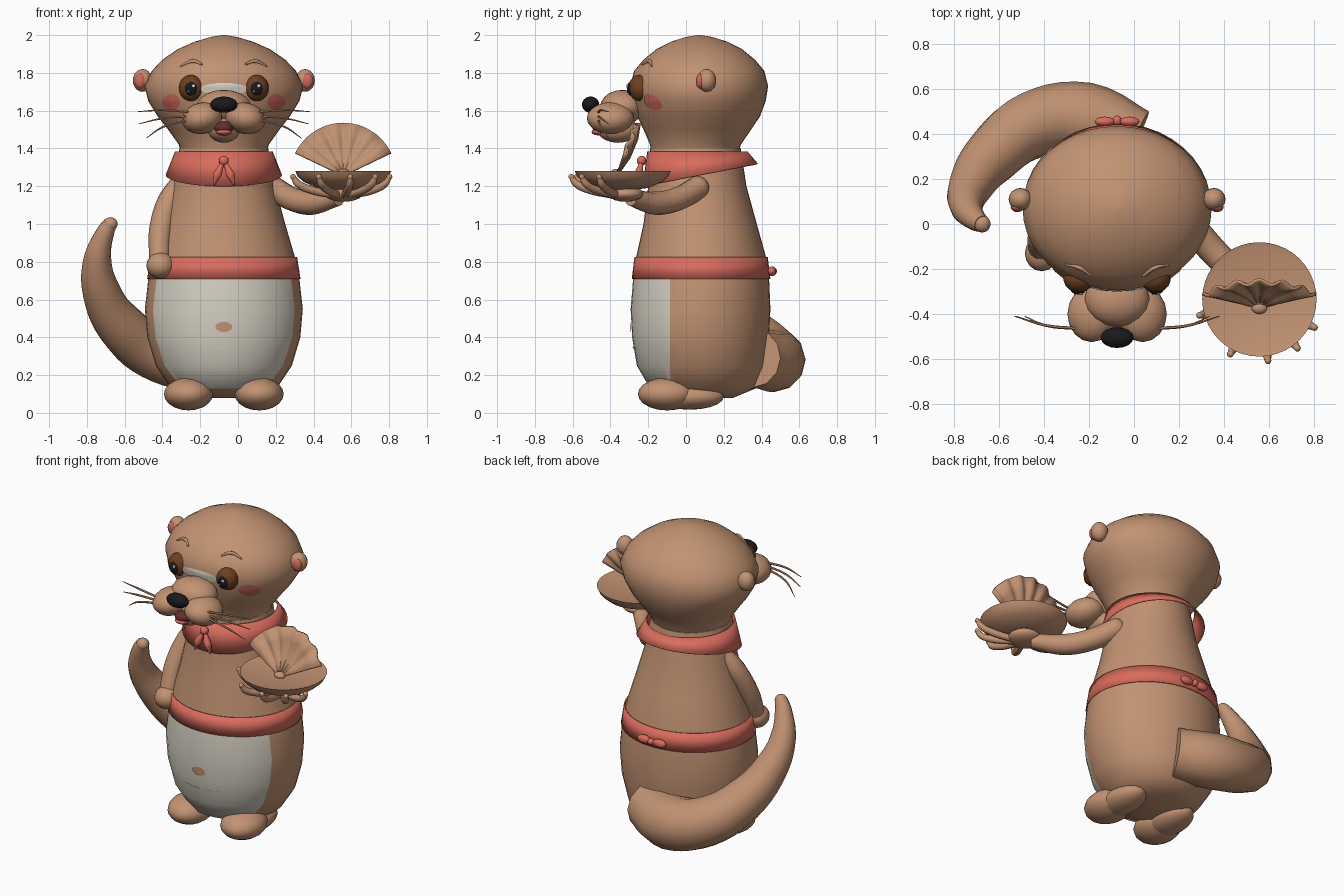
import bpy, bmesh, math
from mathutils import Vector
from mathutils.bvhtree import BVHTree

cube = bpy.data.objects.get("Cube")
if cube:
    bpy.data.objects.remove(cube, do_unlink=True)

CX = -0.075  # centre line of the body


def material(name, r, g, b):
    m = bpy.data.materials.new(name)
    m.use_nodes = True
    m.diffuse_color = (r, g, b, 1)
    bsdf = m.node_tree.nodes["Principled BSDF"]
    bsdf.inputs["Base Color"].default_value = (r, g, b, 1)
    bsdf.inputs["Roughness"].default_value = 0.7
    return m


FUR = material("brown fur", 0.54, 0.29, 0.17)
CREAM = material("cream", 0.67, 0.63, 0.54)
RED = material("coral red cloth", 0.70, 0.15, 0.11)
BLUSH = material("blush pink", 0.62, 0.14, 0.11)
IRIS = material("dark brown", 0.15, 0.05, 0.015)
BLACK = material("black", 0.01, 0.01, 0.012)
WHITE = material("white", 0.9, 0.9, 0.9)
MOUTH = material("mouth maroon", 0.12, 0.03, 0.025)


def finish(name, bm, mat, angle=50):
    bmesh.ops.recalc_face_normals(bm, faces=bm.faces)
    me = bpy.data.meshes.new(name)
    bm.to_mesh(me)
    bm.free()
    ob = bpy.data.objects.new(name, me)
    bpy.context.collection.objects.link(ob)
    me.materials.append(mat)
    smooth(ob, angle)
    return ob


def smooth(ob, angle=50):
    bpy.ops.object.select_all(action="DESELECT")
    ob.select_set(True)
    bpy.context.view_layer.objects.active = ob
    bpy.ops.object.shade_smooth_by_angle(angle=math.radians(angle))


def ball(name, loc, size, mat, rot=(0, 0, 0)):
    bpy.ops.mesh.primitive_uv_sphere_add(segments=16, ring_count=10, location=loc, rotation=rot)
    ob = bpy.context.object
    ob.name, ob.scale = name, size
    ob.data.materials.append(mat)
    smooth(ob, 80)
    return ob


def loft(rows, cx=CX, n=40, caps=True, sag=0.0):
    """Stack ellipses given as (z, radius x, radius y, centre y)."""
    bm = bmesh.new()
    rings = []
    for k, (z, rx, ry, cy) in enumerate(rows):
        ring = []
        for i in range(n):
            a = math.tau * i / n
            dz = sag * math.sin(a) if k == 0 else 0
            ring.append(bm.verts.new((cx + rx * math.cos(a), cy + ry * math.sin(a), z + dz)))
        rings.append(ring)
    for a, b in zip(rings, rings[1:]):
        for i in range(n):
            j = (i + 1) % n
            bm.faces.new((a[i], a[j], b[j], b[i]))
    if caps:
        bm.faces.new(rings[0])
        bm.faces.new(rings[-1])
    return bm


def tube(name, points, radii, mat, sides=4):
    cu = bpy.data.curves.new(name, "CURVE")
    cu.dimensions = "3D"
    cu.bevel_depth, cu.bevel_resolution = 1.0, sides
    cu.resolution_u, cu.use_fill_caps = 5, True
    sp = cu.splines.new("BEZIER")
    sp.bezier_points.add(len(points) - 1)
    for p, co, r in zip(sp.bezier_points, points, radii):
        p.co, p.radius = co, r
        p.handle_left_type = p.handle_right_type = "AUTO"
    ob = bpy.data.objects.new(name, cu)
    bpy.context.collection.objects.link(ob)
    cu.materials.append(mat)
    bpy.ops.object.select_all(action="DESELECT")
    ob.select_set(True)
    bpy.context.view_layer.objects.active = ob
    bpy.ops.object.convert(target="MESH")
    smooth(bpy.context.object)


def front_y(tree, x, z):
    hit = tree.ray_cast(Vector((x, -3, z)), Vector((0, 1, 0)))[0]
    return hit.y if hit else 0.0


def patch(name, tree, x, z, rx, rz, mat, lift=0.006, n=20):
    """Thin oval plate laid on the front of a surface."""
    bm = bmesh.new()
    mid = bm.verts.new((x, front_y(tree, x, z) - lift, z))
    rings = []
    for f in (0.35, 0.7, 1.0):
        spots = [(x + f * rx * math.cos(math.tau * i / n), z + f * rz * math.sin(math.tau * i / n))
                 for i in range(n)]
        rings.append([bm.verts.new((u, front_y(tree, u, v) - lift, v)) for u, v in spots])
    for i in range(n):
        j = (i + 1) % n
        bm.faces.new((mid, rings[0][i], rings[0][j]))
        for a, b in zip(rings, rings[1:]):
            bm.faces.new((a[i], b[i], b[j], a[j]))
    finish(name, bm, mat)


# Body with cream belly panel
bm = loft([(0.08, 0.17, 0.15, 0.10), (0.13, 0.28, 0.28, 0.09), (0.25, 0.36, 0.34, 0.08),
           (0.4, 0.405, 0.362, 0.077), (0.55, 0.418, 0.37, 0.077), (0.71, 0.4, 0.36, 0.08),
           (0.82, 0.378, 0.345, 0.08), (1.0, 0.325, 0.3, 0.075), (1.2, 0.272, 0.26, 0.06),
           (1.4, 0.235, 0.24, 0.05)])
bmesh.ops.bisect_plane(bm, geom=bm.verts[:] + bm.edges[:] + bm.faces[:],
                       plane_co=(0, -0.085, 0), plane_no=(0, 1, 0))
body_tree = BVHTree.FromBMesh(bm)
body = finish("body", bm, FUR)
body.data.materials.append(CREAM)
for f in body.data.polygons:
    if f.center.y < -0.085 and 0.13 < f.center.z < 0.71:
        f.material_index = 1
patch("belly_spot", body_tree, CX, 0.455, 0.045, 0.027, FUR)
patch("belly_fold", body_tree, CX, 0.345, 0.125, 0.005, CREAM)

# Head
bm = loft([(1.36, 0.225, 0.23, 0.045), (1.42, 0.238, 0.24, 0.05), (1.5, 0.295, 0.285, 0.06),
           (1.57, 0.35, 0.325, 0.067), (1.65, 0.4, 0.352, 0.07), (1.73, 0.42, 0.365, 0.07),
           (1.81, 0.382, 0.345, 0.07), (1.87, 0.325, 0.295, 0.07), (1.925, 0.245, 0.228, 0.07),
           (1.965, 0.155, 0.15, 0.07), (1.99, 0.07, 0.07, 0.07), (2.0, 0.01, 0.01, 0.07)])
head_tree = BVHTree.FromBMesh(bm)
finish("head", bm, FUR)

# Face: bridge, chin, nose, mouth, mask
ball("muzzle_bridge", (CX, -0.335, 1.62), (0.145, 0.12, 0.09), FUR)
ball("chin", (CX, -0.36, 1.5), (0.085, 0.11, 0.07), FUR)
ball("mouth", (CX, -0.445, 1.51), (0.052, 0.05, 0.035), MOUTH)
ball("tongue", (CX, -0.46, 1.487), (0.042, 0.04, 0.018), BLUSH)
ball("nose", (CX, -0.505, 1.632), (0.073, 0.046, 0.043), BLACK)
patch("face_mask", head_tree, CX, 1.715, 0.13, 0.032, CREAM)

for s, side in ((-1, "right"), (1, "left")):
    def at(off):
        return CX + s * off

    ball(side + "_muzzle_lobe", (at(0.113), -0.40, 1.56), (0.11, 0.125, 0.083), FUR, (0, s * 0.2, 0))
    ball(side + "_ear", (at(0.43), 0.11, 1.76), (0.052, 0.05, 0.06), FUR)
    ball(side + "_inner_ear", (at(0.443), 0.075, 1.757), (0.03, 0.022, 0.04), BLUSH)
    ball(side + "_eye", (at(0.173), -0.245, 1.72), (0.066, 0.06, 0.07), IRIS, (0, 0, s * 0.25))
    ball(side + "_pupil", (at(0.173), -0.288, 1.717), (0.035, 0.025, 0.039), BLACK)
    for dx, dz, r in ((0.012, 0.014, 0.009), (-0.014, -0.015, 0.005)):
        ball(side + "_eye_glint", (at(0.173) + dx, -0.311, 1.717 + dz), (r, 0.005, r), WHITE)
    patch(side + "_cheek", head_tree, at(0.278), 1.645, 0.047, 0.043, BLUSH)
    brow = [(at(o), front_y(head_tree, at(o), z) - 0.004, z)
            for o, z in ((0.115, 1.845), (0.165, 1.862), (0.23, 1.835))]
    tube(side + "_eyebrow", brow, (0.005, 0.011, 0.004), FUR, 2)
    for z0, end, z1 in ((1.59, 0.455, 1.595), (1.57, 0.45, 1.53), (1.555, 0.41, 1.455)):
        tube(side + "_whisker", [(at(0.16), -0.465, z0), (at(0.32), -0.45, (z0 + z1) / 2 + 0.01),
                                 (at(end), -0.41, z1)], (0.007, 0.006, 0.002), FUR, 1)
    # Feet
    ball(side + "_foot", (at(0.187), -0.10, 0.1), (0.13, 0.155, 0.087), FUR)
    ball(side + "_heel", (at(0.18), 0.02, 0.085), (0.105, 0.18, 0.068), FUR)
    # Knot tails and belt bow loops
    tube(side + "_scarf_tail", [(at(0.005), -0.235, 1.33), (at(0.035), -0.25, 1.26),
                                (at(0.055), -0.25, 1.205)], (0.01, 0.024, 0.004), RED, 2)
    ball(side + "_bow_loop", (at(0.055), 0.455, 0.75), (0.045, 0.022, 0.026), RED)

# Neckerchief and belt
scarf = finish("neckerchief", loft([(1.26, 0.308, 0.305, 0.075), (1.385, 0.258, 0.265, 0.06)],
                                   caps=False, sag=0.06), RED)
belt = finish("belt", loft([(0.71, 0.406, 0.367, 0.08), (0.825, 0.388, 0.353, 0.08)], caps=False), RED)
for ob in (scarf, belt):
    mod = ob.modifiers.new("thickness", "SOLIDIFY")
    mod.thickness = 0.008
ball("scarf_knot", (CX, -0.235, 1.335), (0.026, 0.025, 0.026), RED)
ball("bow_knot", (CX, 0.46, 0.75), (0.02, 0.022, 0.02), RED)

# Lowered arm
tube("right_arm", [(-0.29, 0.06, 1.24), (-0.365, 0.02, 1.12), (-0.41, -0.05, 0.96), (-0.415, -0.11, 0.81)],
     (0.05, 0.062, 0.062, 0.055), FUR)
ball("right_shoulder", (-0.29, 0.06, 1.235), (0.055, 0.055, 0.055), FUR)
ball("right_hand", (-0.41, -0.13, 0.78), (0.075, 0.08, 0.07), FUR)

# Raised arm and hand
tube("left_arm", [(0.19, 0.06, 1.19), (0.28, -0.04, 1.135), (0.39, -0.16, 1.11), (0.53, -0.29, 1.14)],
     (0.062, 0.064, 0.062, 0.045), FUR)
ball("left_shoulder", (0.19, 0.06, 1.19), (0.063, 0.063, 0.063), FUR)
ball("left_hand", (0.56, -0.32, 1.16), (0.1, 0.095, 0.042), FUR)

# Shell held on the hand: bowl, upright fan, hinge
PX, PY = 0.557, -0.335
bowl = [(1.18, 0.05), (1.19, 0.13), (1.22, 0.205), (1.25, 0.24), (1.28, 0.254), (1.274, 0.235), (1.262, 0.05)]
finish("shell_bowl", loft([(z, r, r, PY) for z, r in bowl], cx=PX), FUR, 40)
for i, deg in enumerate((-165, -118, -82, -52, -27)):
    a = math.radians(deg)
    path = [(PX + r * math.cos(a), PY + r * math.sin(a), z)
            for r, z in ((0.06, 1.155), (0.18, 1.182), (0.25, 1.215), (0.275, 1.25))]
    tube("left_finger_%d" % (i + 1), path, (0.02, 0.022, 0.02, 0.013), FUR, 2)
    ball("left_fingertip_%d" % (i + 1), path[-1], (0.015, 0.015, 0.015), FUR)

bm = bmesh.new()
STEPS = 36
rows = []
for f in (0.05, 0.35, 0.7, 1.0):
    row = []
    for i in range(STEPS + 1):
        t = i / STEPS
        a = math.radians(25 + 130 * t)
        r = 0.28 * f
        ruffle = 0.012 * f * math.cos(math.tau * 6 * t)
        bulge = 0.03 * math.sin(math.pi * f) * math.sin(math.pi * t)
        row.append(bm.verts.new((PX + r * math.cos(a), -0.37 + 0.4 * r * math.sin(a) + ruffle + bulge,
                                 1.255 + r * math.sin(a))))
    rows.append(row)
for a, b in zip(rows, rows[1:]):
    for i in range(STEPS):
        bm.faces.new((a[i], a[i + 1], b[i + 1], b[i]))
fan = finish("shell_fan", bm, FUR)
mod = fan.modifiers.new("thickness", "SOLIDIFY")
mod.thickness, mod.offset = 0.014, 0
ball("shell_hinge", (PX, -0.372, 1.27), (0.035, 0.028, 0.022), FUR)

# Tail curling up at the side
tube("tail", [(0.0, 0.36, 0.29), (-0.22, 0.465, 0.275), (-0.45, 0.44, 0.33), (-0.62, 0.31, 0.46),
              (-0.725, 0.17, 0.65), (-0.745, 0.08, 0.81), (-0.705, 0.02, 0.95), (-0.675, 0.0, 1.005)],
     (0.155, 0.165, 0.15, 0.13, 0.1, 0.075, 0.05, 0.038), FUR)
ball("tail_tip", (-0.675, 0.0, 1.0), (0.038, 0.038, 0.036), FUR)
